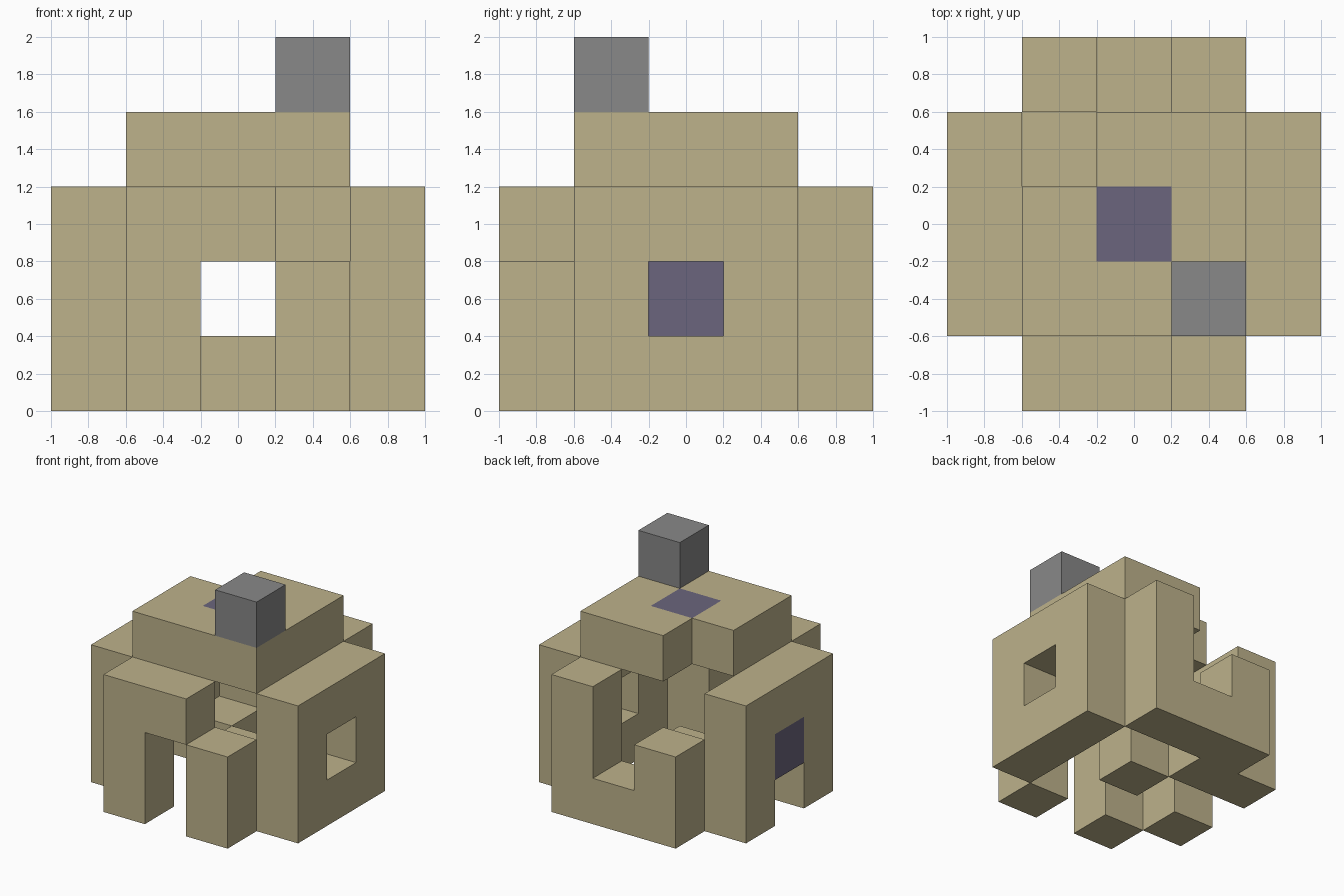
import bpy
import bmesh
from mathutils import Vector

cube = bpy.data.objects.get("Cube")
if cube:
    bpy.data.objects.remove(cube, do_unlink=True)

CELL = 0.4
AXES = [Vector(a) for a in ((1, 0, 0), (0, 1, 0), (0, 0, 1))]


def make_material(name, rgb):
    mat = bpy.data.materials.new(name)
    mat.use_nodes = True
    mat.diffuse_color = (*rgb, 1)
    mat.node_tree.nodes["Principled BSDF"].inputs["Base Color"].default_value = (*rgb, 1)
    return mat


MATERIALS = {
    "#": make_material("sand", (0.509, 0.445, 0.258)),
    "p": make_material("dusty purple", (0.147, 0.130, 0.205)),
    "g": make_material("mid grey", (0.246, 0.246, 0.246)),
}

# Each part: pattern rows (last row is the lowest or frontmost) and a rule
# giving the grid cell for a column and a row counted from the bottom
PARTS = {
    "front_wall": (["##.", "#.#", "#.#"], lambda c, r: (c, -2, r)),
    "back_wall": (["..#", "#.#", "###"], lambda c, r: (c, 2, r)),
    "left_wall": (["###", "#.#", "###"], lambda c, r: (2, c, r)),
    "right_wall": (["###", "#p#", "#.#"], lambda c, r: (-2, c, r)),
    "roof": ([".##", "#p#", "###"], lambda c, r: (c, r - 1, 3)),
    "floor_blocks": (["#..", ".#.", "..."], lambda c, r: (c, r - 1, 0)),
    "top_block": (["...", "...", "..g"], lambda c, r: (c, r - 1, 4)),
}


def read_cells(rows, place):
    return {place(c - 1, r): mark
            for r, row in enumerate(reversed(rows))
            for c, mark in enumerate(row) if mark != "."}


parts = {name: read_cells(*spec) for name, spec in PARTS.items()}
occupied = {cell for cells in parts.values() for cell in cells}


def build_part(name, cells):
    """Skin the cells of a part, leaving out faces buried between cells."""
    marks = sorted(set(cells.values()))
    mesh = bpy.data.meshes.new(name)
    for mark in marks:
        mesh.materials.append(MATERIALS[mark])
    bm = bmesh.new()
    for cell, mark in cells.items():
        centre = (Vector(cell) + AXES[2] / 2) * CELL
        for i in range(3):
            for sign in (-1, 1):
                normal = AXES[i] * sign
                beside = tuple(int(v) for v in Vector(cell) + normal)
                if beside in occupied:
                    continue
                u, v = AXES[(i + 1) % 3], AXES[(i + 2) % 3] * sign
                corners = [normal - u - v, normal + u - v, normal + u + v, normal - u + v]
                face = bm.faces.new([bm.verts.new(centre + k * CELL / 2) for k in corners])
                face.material_index = marks.index(mark)
    bmesh.ops.remove_doubles(bm, verts=bm.verts, dist=0.001)
    bm.to_mesh(mesh)
    bm.free()
    bpy.context.collection.objects.link(bpy.data.objects.new(name, mesh))


for part_name, part_cells in parts.items():
    build_part(part_name, part_cells)
